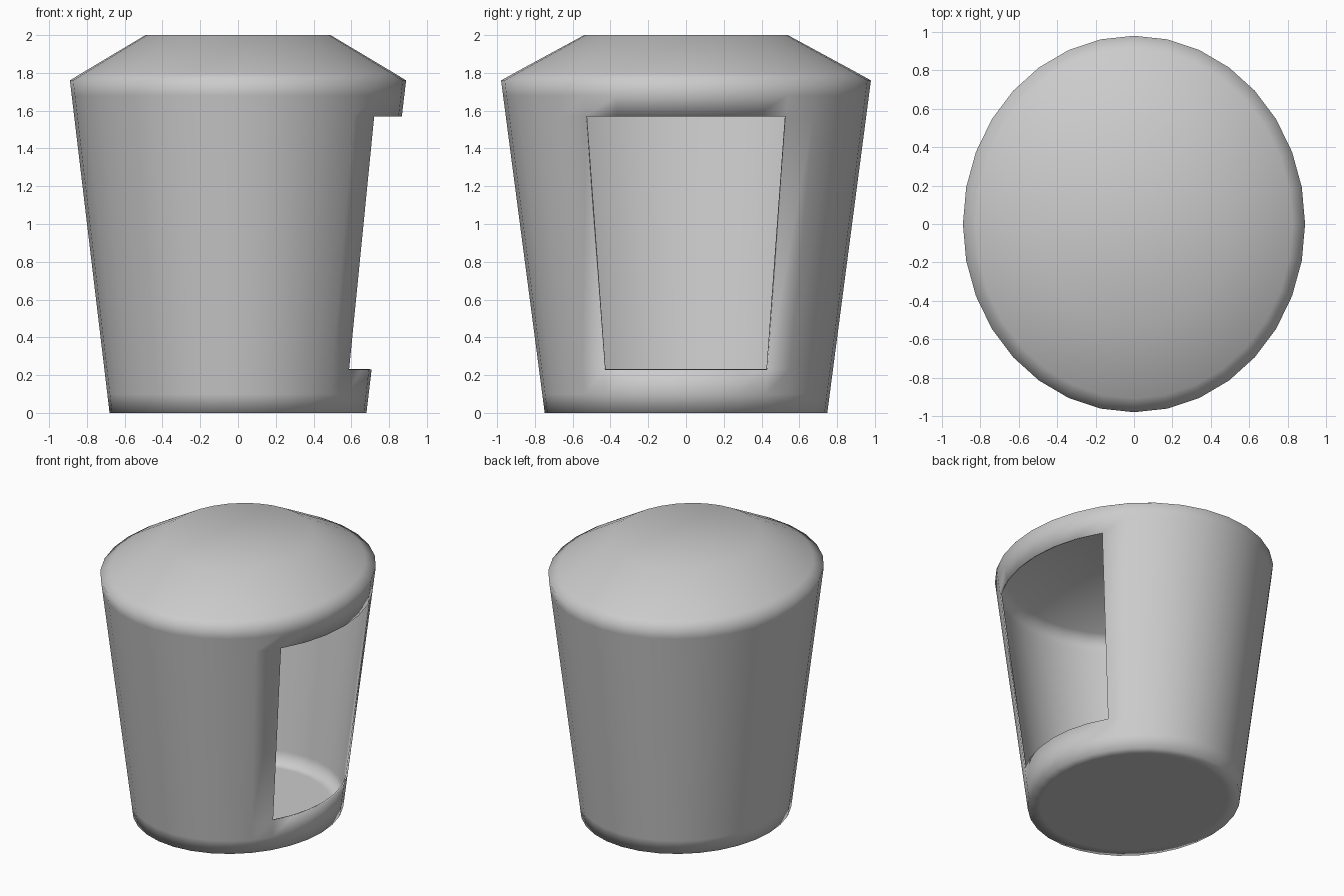
import bpy, bmesh, math

cube = bpy.data.objects.get("Cube")
if cube:
    bpy.data.objects.remove(cube, do_unlink=True)

SIDES = 32
Y_STRETCH = 1.1
OPENING_HALF = 3          # opening width in segments to each side of +x
FLOOR_Z, LINTEL_Z = 0.23, 1.57

# Single grey plastic
grey = bpy.data.materials.new("light_grey")
grey.use_nodes = True
grey.diffuse_color = (0.6, 0.6, 0.6, 1)
grey.node_tree.nodes["Principled BSDF"].inputs["Base Color"].default_value = (0.6, 0.6, 0.6, 1)


def wall(z):
    """Tapered wall radius at a height."""
    return 0.68 + (0.89 - 0.68) * z / 1.76


# Profile from base inset to top edge, as (radius, height)
profile = [(0.6, 0), (wall(0), 0)]
profile += [(wall(z), z) for z in (0.1, FLOOR_Z, LINTEL_Z, 1.68, 1.76)]
profile += [(0.825, 1.8), (0.49, 2)]

bm = bmesh.new()
rings = []
for r, z in profile:
    ring = []
    for i in range(SIDES):
        a = 2 * math.pi * i / SIDES
        # half-step turn keeps a vertex on each axis
        ring.append(bm.verts.new((r * math.cos(a), r * Y_STRETCH * math.sin(a), z)))
    rings.append(ring)

# Walls and sloped lid, leaving the side opening empty
for (lo, hi), (_, z) in zip(zip(rings, rings[1:]), profile):
    for i in range(SIDES):
        in_opening = i < OPENING_HALF or i >= SIDES - OPENING_HALF
        if z == FLOOR_Z and in_opening:
            continue
        j = (i + 1) % SIDES
        bm.faces.new((lo[i], lo[j], hi[j], hi[i]))

# Base and flat top
bm.faces.new(rings[0][::-1])
bm.faces.new(rings[-1])
for f in bm.faces:
    f.smooth = True

mesh = bpy.data.meshes.new("bin_shell")
bm.to_mesh(mesh)
bm.free()
mesh.materials.append(grey)
shell = bpy.data.objects.new("bin_shell", mesh)
bpy.context.collection.objects.link(shell)

# Thin wall, growing inwards
solid = shell.modifiers.new("wall_thickness", 'SOLIDIFY')
solid.thickness = 0.012
solid.offset = -1
solid.use_even_offset = True
